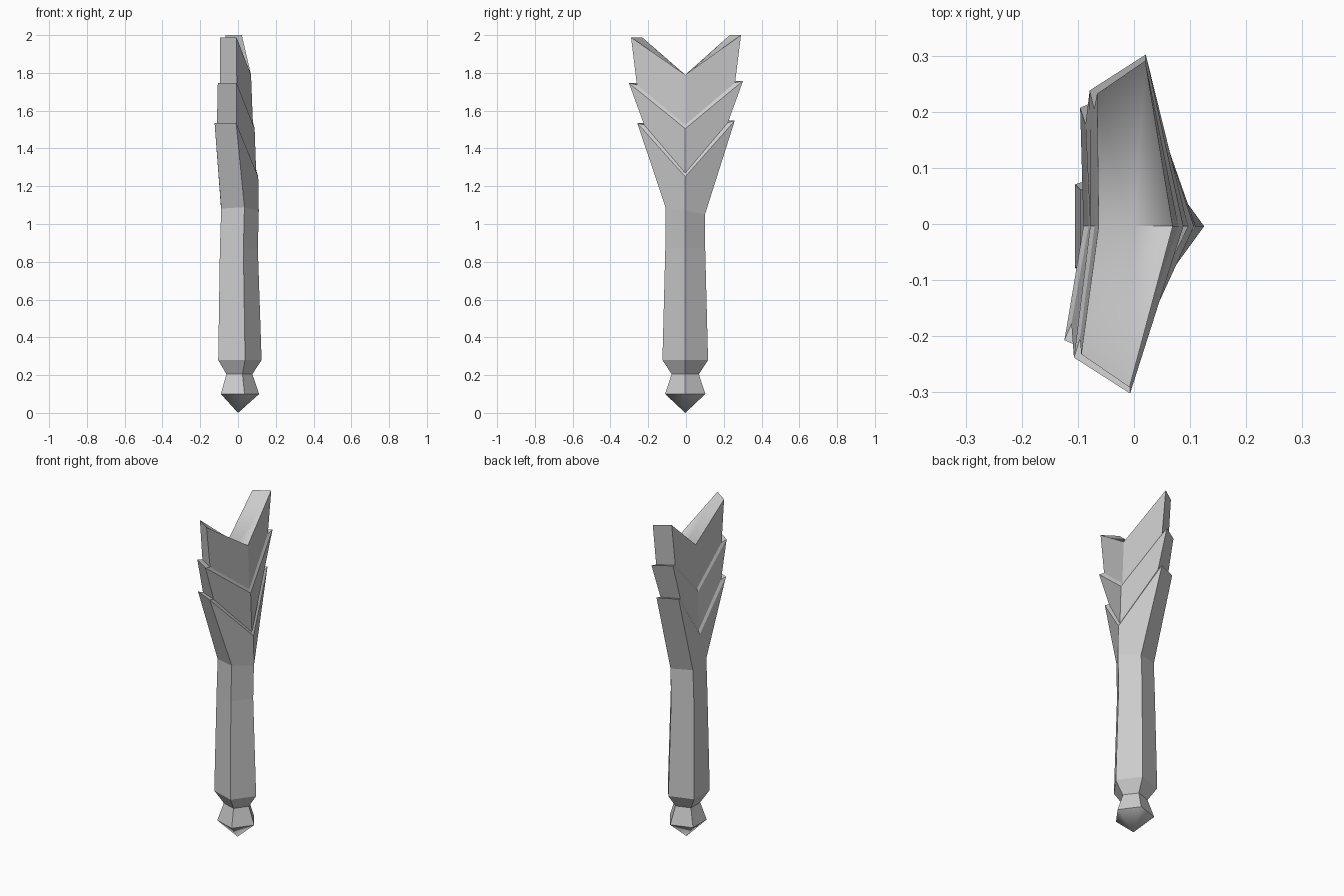
import bpy, math

cube = bpy.data.objects.get("Cube")
if cube:
    bpy.data.objects.remove(cube, do_unlink=True)

grey = bpy.data.materials.new("stone_grey")
grey.use_nodes = True
grey.diffuse_color = (0.6, 0.6, 0.6, 1)
grey.node_tree.nodes["Principled BSDF"].inputs["Base Color"].default_value = (0.6, 0.6, 0.6, 1)


def pentagon(r, z, cx=0.0, tilt=0.0):
    """Five-sided ring pointing to +x, with one extra point in the flat back."""
    cy = -0.004
    pts = []
    for k in range(5):
        a = math.tau * k / 5
        pts.append((cx + r * math.cos(a), cy + r * math.sin(a), z - tilt * math.sin(a)))
    mid = tuple((p + q) / 2 for p, q in zip(pts[2], pts[3]))
    return pts[:3] + [mid] + pts[3:]


def flared(front_x, mid_x, side, back, dip, high, lean=0.014):
    """Rim with two high wings and a low point at front and back."""
    sx, sy = side
    bx, by = back
    return [(front_x, -0.004, dip), (sx + lean, sy, high + 0.006),
            (bx + lean, by, high + 0.006), (mid_x, -0.004, dip),
            (bx - lean, -by, high - 0.006), (sx - lean, -sy, high - 0.006)]


def step_in(ring):
    """Inner edge of a sloping lip."""
    return [(x * 0.9, y * (0.86 if abs(y) > 0.1 else 1),
             z + (-0.01 if abs(y) > 0.1 else 0.02)) for x, y, z in ring]


def loft(name, rings, tip=None, first=False):
    """Skin rings from bottom to top; an optional tip closes one end smoothly."""
    verts = [p for ring in rings for p in ring]
    n = 6
    faces = []
    for i in range(len(rings) - 1):
        for k in range(n):
            j = (k + 1) % n
            faces.append((i * n + k, i * n + j, (i + 1) * n + j, (i + 1) * n + k))
    smooth_from = len(faces)
    if tip:
        verts.append(tip)
        t = len(verts) - 1
        base = 0 if first else (len(rings) - 1) * n
        for k in range(n):
            a, b = base + k, base + (k + 1) % n
            faces.append((b, a, t) if first else (a, b, t))
    me = bpy.data.meshes.new(name)
    me.from_pydata(verts, [], faces)
    me.materials.append(grey)
    for p in me.polygons:
        p.use_smooth = p.index >= smooth_from
    if tip and not first:
        # crisp crease along the front of the trough
        for e in me.edges:
            if set(e.vertices) == {base, t}:
                e.use_edge_sharp = True
    me.update()
    ob = bpy.data.objects.new(name, me)
    bpy.context.collection.objects.link(ob)
    return ob


# Rings shared between neighbouring parts
neck = pentagon(0.076, 0.205)
grip_top = pentagon(0.11, 1.07, 0, 0.02)
low_rim = flared(0.107, -0.09, (0.004, 0.258), (-0.11, 0.207), 1.25, 1.541)
mid_rim = flared(0.088, -0.078, (0.007, 0.302), (-0.093, 0.238), 1.505, 1.752)
top_rim = flared(0.069, -0.063, (0.006, 0.291), (-0.08, 0.232), 1.79, 1.994)

# Pommel and grip
loft("pommel", [pentagon(0.112, 0.1), neck], tip=(0, -0.004, 0), first=True)
loft("grip", [neck, pentagon(0.127, 0.28, -0.002),
              pentagon(0.111, 0.87, -0.006), grip_top])

# Three nested flared tiers, each ending in a sloping lip
loft("lower_tier", [grip_top, low_rim, step_in(low_rim)])
loft("middle_tier", [step_in(low_rim), mid_rim, step_in(mid_rim)])
loft("upper_tier", [step_in(mid_rim), top_rim], tip=(0, -0.004, 1.782))
